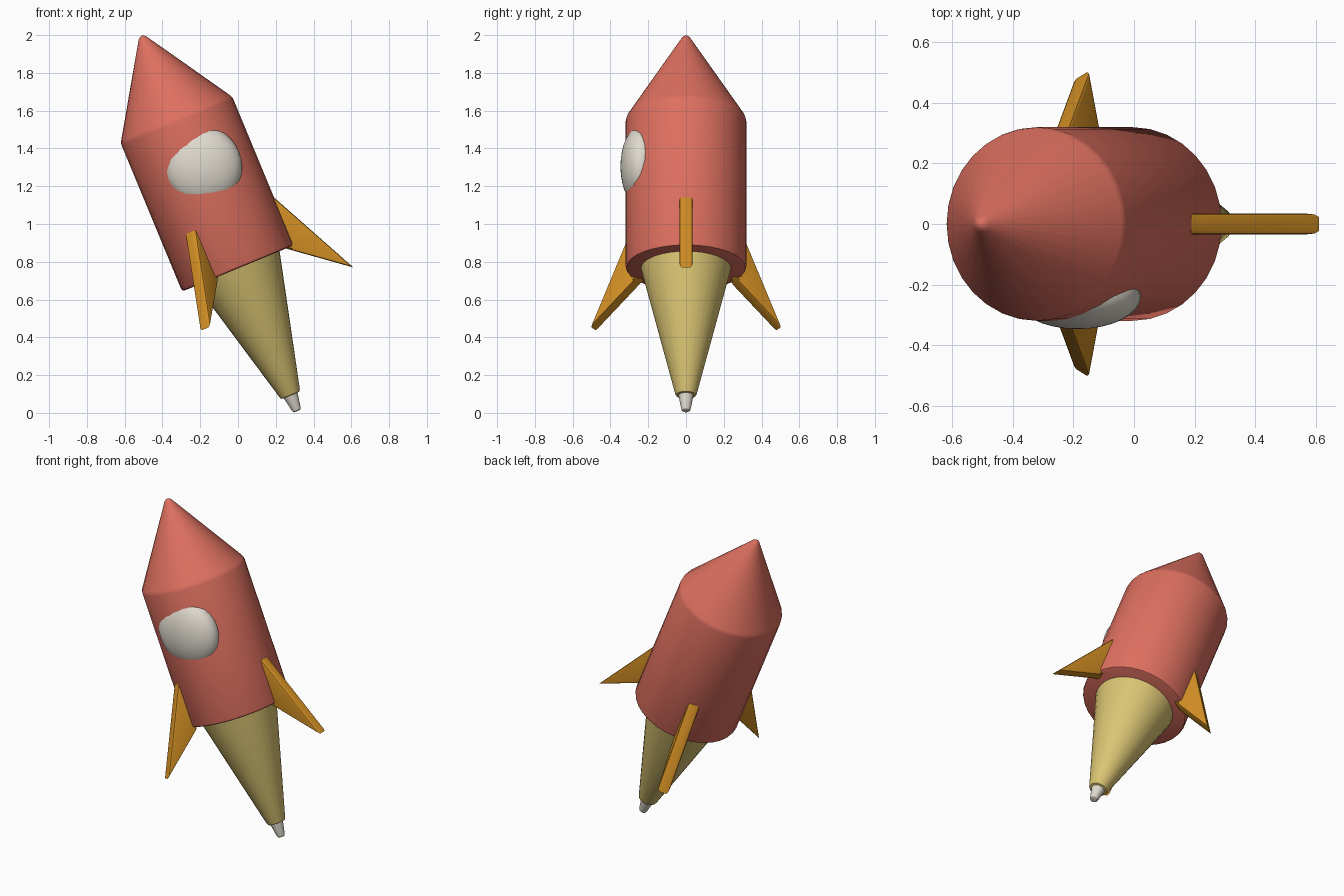
import bpy, bmesh, math
from mathutils import Matrix

if "Cube" in bpy.data.objects:
    bpy.data.objects.remove(bpy.data.objects["Cube"])

# Whole rocket leans over; parts are built upright around the origin of the hull base
TILT = Matrix.Translation((0, 0, 0.765)) @ Matrix.Rotation(math.radians(-22.5), 4, 'Y')


def material(name, rgb):
    m = bpy.data.materials.new(name)
    m.diffuse_color = (*rgb, 1)
    m.use_nodes = True
    m.node_tree.nodes["Principled BSDF"].inputs["Base Color"].default_value = m.diffuse_color
    return m


RED = material("coral_red", (0.72, 0.16, 0.115))
YELLOW = material("flame_yellow", (0.70, 0.55, 0.17))
ORANGE = material("fin_orange", (0.66, 0.28, 0.018))
WHITE = material("off_white", (0.74, 0.70, 0.62))


def finish(name, bm, mat, smooth=30, matrix=Matrix()):
    bmesh.ops.recalc_face_normals(bm, faces=bm.faces)
    bm.transform(TILT @ matrix)
    mesh = bpy.data.meshes.new(name)
    bm.to_mesh(mesh)
    bm.free()
    mesh.materials.append(mat)
    ob = bpy.data.objects.new(name, mesh)
    bpy.context.collection.objects.link(ob)
    bpy.ops.object.select_all(action='DESELECT')
    ob.select_set(True)
    bpy.context.view_layer.objects.active = ob
    bpy.ops.object.shade_smooth_by_angle(angle=math.radians(smooth))
    return ob


def lathe(name, profile, mat, sides=32):
    """Closed solid of revolution from (radius, height) points."""
    bm = bmesh.new()
    rings = [[bm.verts.new((r * math.cos(2 * math.pi * i / sides),
                            r * math.sin(2 * math.pi * i / sides), z))
              for i in range(sides)] for r, z in profile]
    for a, b in zip(rings, rings[1:]):
        for i in range(sides):
            j = (i + 1) % sides
            bm.faces.new((a[i], a[j], b[j], b[i]))
    bm.faces.new(rings[0])
    bm.faces.new(rings[-1])
    return finish(name, bm, mat)


# Hull with nose cone and slightly rounded rims
lathe("hull", [(0.305, 0.0), (0.315, 0.004), (0.32, 0.015), (0.32, 0.838),
               (0.318, 0.85), (0.312, 0.863), (0.030, 1.308), (0.021, 1.322),
               (0.011, 1.330), (0.002, 1.333)], RED)

# Exhaust flame and its pale tip
lathe("flame", [(0.043, -0.728), (0.052, -0.726), (0.058, -0.715), (0.241, 0.01)], YELLOW)
lathe("flame_tip", [(0.016, -0.818), (0.022, -0.814), (0.025, -0.805), (0.043, -0.71)], WHITE)


# Three swept fins with softened outer edges
def fin(name, angle):
    bm = bmesh.new()
    outline = [(0.27, 0.274), (0.32, 0.274), (0.566, -0.229), (0.30, -0.02), (0.25, 0.02)]
    base = bm.faces.new([bm.verts.new((x, -0.035, z)) for x, z in outline])
    ext = bmesh.ops.extrude_face_region(bm, geom=[base], use_keep_orig=True)
    for v in ext["geom"]:
        if isinstance(v, bmesh.types.BMVert):
            v.co.y = 0.035
    rim = [e for e in bm.edges if abs(e.verts[0].co.y - e.verts[1].co.y) < 1e-5
           and max(v.co.x for v in e.verts) > 0.5]
    bmesh.ops.bevel(bm, geom=rim, offset=0.012, segments=2, profile=0.5, affect='EDGES')
    finish(name, bm, ORANGE, 30, Matrix.Rotation(angle, 4, 'Z'))


for k, label in enumerate(("right_fin", "back_fin", "front_fin")):
    fin(label, math.radians(120 * k))

# Domed porthole bulging out of the front of the hull
dome = bmesh.new()
bmesh.ops.create_uvsphere(dome, u_segments=32, v_segments=16, radius=1)
finish("porthole", dome, WHITE, 60,
       Matrix.Translation((0.035, -0.24, 0.57)) @ Matrix.Diagonal((0.207, 0.107, 0.215, 1))
       @ Matrix.Rotation(math.pi / 2, 4, 'X'))
